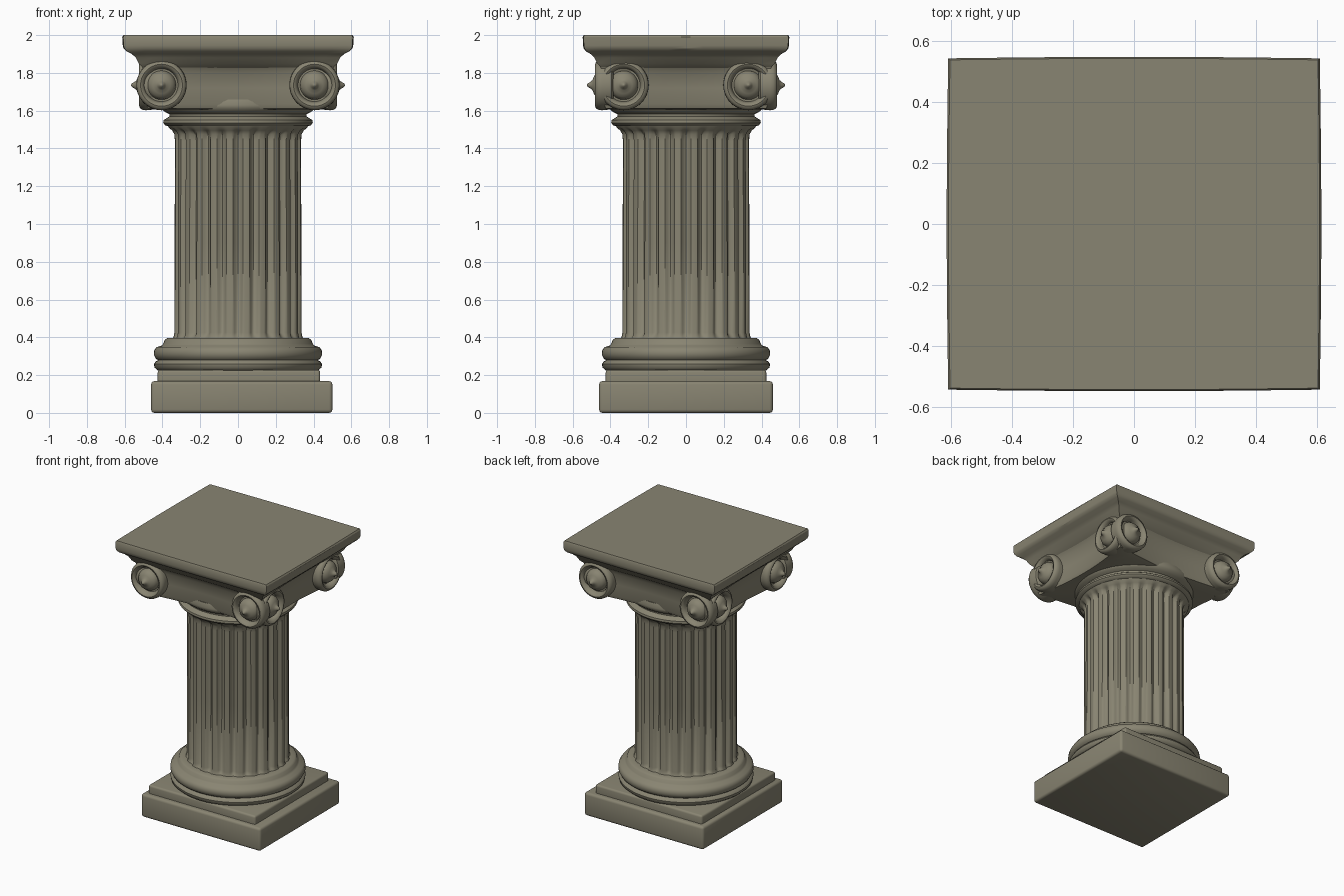
import bpy, bmesh, math
from mathutils import Matrix, Vector

if "Cube" in bpy.data.objects:
    bpy.data.objects.remove(bpy.data.objects["Cube"])

stone = bpy.data.materials.new("weathered stone")
stone.diffuse_color = (0.25, 0.233, 0.168, 1)
stone.use_nodes = True
stone.node_tree.nodes["Principled BSDF"].inputs["Base Color"].default_value = stone.diffuse_color


def finish(name, bm, angle=40):
    bmesh.ops.recalc_face_normals(bm, faces=bm.faces)
    me = bpy.data.meshes.new(name)
    bm.to_mesh(me)
    bm.free()
    ob = bpy.data.objects.new(name, me)
    bpy.context.collection.objects.link(ob)
    me.materials.append(stone)
    bpy.ops.object.select_all(action='DESELECT')
    ob.select_set(True)
    bpy.context.view_layer.objects.active = ob
    bpy.ops.object.shade_smooth_by_angle(angle=math.radians(angle))
    return ob


def loft(name, rings, matrix=Matrix(), angle=40):
    """Skin a stack of closed point rings and cap both ends."""
    bm = bmesh.new()
    loops = [[bm.verts.new(matrix @ Vector(p)) for p in ring] for ring in rings]
    n = len(loops[0])
    for a, b in zip(loops, loops[1:]):
        for i in range(n):
            j = (i + 1) % n
            bm.faces.new((a[i], a[j], b[j], b[i]))
    bm.faces.new(loops[0])
    bm.faces.new(loops[-1])
    return finish(name, bm, angle)


def circle(r, z, n=64, flute=0.0, count=24):
    pts = []
    for i in range(n):
        t = math.tau * i / n
        k = r - flute * max(0, math.cos(t * count) + 0.35) / 1.35
        pts.append((k * math.cos(t), k * math.sin(t), z))
    return pts


def lathe(name, profile, matrix=Matrix(), n=64):
    return loft(name, [circle(r, z, n) for r, z in profile], matrix)


def square(z, hx, hy, bow=0.0, n=12):
    """Rectangle ring; positive bow hollows the middle of each side."""
    pts = []
    for sx, sy, ex, ey in ((-1, -1, 1, -1), (1, -1, 1, 1), (1, 1, -1, 1), (-1, 1, -1, -1)):
        for i in range(n):
            t = i / n
            x, y = sx + (ex - sx) * t, sy + (ey - sy) * t
            d = bow * math.sin(math.pi * t)
            if sy == ey:
                pts.append((x * hx, y * (hy - d), z))
            else:
                pts.append((x * (hx - d), y * hy, z))
    return pts


def slab(name, cx, hx, hy, z0, z1, bevel):
    bm = bmesh.new()
    bmesh.ops.create_cube(bm, size=1, matrix=Matrix.Translation((cx, 0, (z0 + z1) / 2))
                          @ Matrix.Diagonal((2 * hx, 2 * hy, z1 - z0, 1)))
    bmesh.ops.bevel(bm, geom=bm.edges[:], offset=bevel, segments=3, profile=0.5, affect='EDGES')
    return finish(name, bm)


# Square foot in two steps
slab("plinth", 0.02, 0.48, 0.46, 0, 0.168, 0.018)
slab("plinth_step", 0.005, 0.43, 0.425, 0.13, 0.228, 0.014)

# Round base mouldings
lathe("base_moulding", [
    (0.40, 0.215), (0.425, 0.225), (0.442, 0.24), (0.445, 0.258), (0.436, 0.272),
    (0.424, 0.279), (0.436, 0.288), (0.446, 0.308), (0.444, 0.33), (0.432, 0.348),
    (0.405, 0.356), (0.396, 0.366), (0.388, 0.386), (0.375, 0.396), (0.33, 0.398)])

# Fluted shaft, flutes fading out at both ends
shaft = [(0.35, 0.385, 0), (0.343, 0.40, 0.01), (0.338, 0.425, 0.024), (0.337, 0.9, 0.024),
         (0.336, 1.44, 0.024), (0.338, 1.475, 0.022), (0.35, 1.495, 0.01),
         (0.366, 1.51, 0), (0.375, 1.53, 0)]
loft("fluted_shaft", [circle(r, z, 240, f) for r, z, f in shaft])

# Ring under the capital and the bowl above it
lathe("neck_ring", [
    (0.36, 1.515), (0.385, 1.522), (0.396, 1.535), (0.394, 1.55), (0.378, 1.56),
    (0.362, 1.57), (0.364, 1.582), (0.385, 1.592), (0.405, 1.61), (0.41, 1.63), (0.40, 1.66)])

# Capital body with slightly hollow sides
loft("capital_body", [square(*s) for s in (
    (1.605, 0.43, 0.385, 0.03), (1.612, 0.475, 0.425, 0.04), (1.635, 0.486, 0.435, 0.04),
    (1.72, 0.488, 0.437, 0.04), (1.80, 0.495, 0.442, 0.03), (1.84, 0.51, 0.455, 0.02),
    (1.86, 0.52, 0.465, 0.01))])

# Top slab with its flared underside moulding
loft("abacus", [square(*s) for s in (
    (1.825, 0.50, 0.445, 0.02), (1.85, 0.525, 0.47, 0.01), (1.88, 0.54, 0.485, 0.0),
    (1.90, 0.56, 0.503, -0.002), (1.915, 0.588, 0.528, -0.003), (1.93, 0.602, 0.538, -0.004),
    (1.945, 0.606, 0.541, -0.004), (1.99, 0.608, 0.542, -0.005),
    (2.0, 0.602, 0.537, -0.005))], angle=30)

# Eight round scrolls with a pointed boss, two on each side of the capital
scroll = [(0.115, -0.06), (0.128, -0.05), (0.133, 0), (0.131, 0.018), (0.122, 0.032),
          (0.111, 0.036), (0.099, 0.03), (0.091, 0.015), (0.087, -0.003), (0.077, -0.003),
          (0.073, 0.016), (0.062, 0.032), (0.045, 0.043), (0.027, 0.05), (0.018, 0.06),
          (0.010, 0.074), (0.002, 0.08)]
for s in (-1, 1):
    for e in (-1, 1):
        for name, pos, normal in (
                ("front_scroll" if s < 0 else "back_scroll", (e * 0.405, s * 0.445, 1.735), (0, s, 0)),
                ("left_scroll" if s < 0 else "right_scroll", (s * 0.487, e * 0.33, 1.735), (s, 0, 0))):
            turn = Vector(normal).to_track_quat('Z', 'Y').to_matrix().to_4x4()
            lathe(name, scroll, Matrix.Translation(pos) @ turn, 40)
